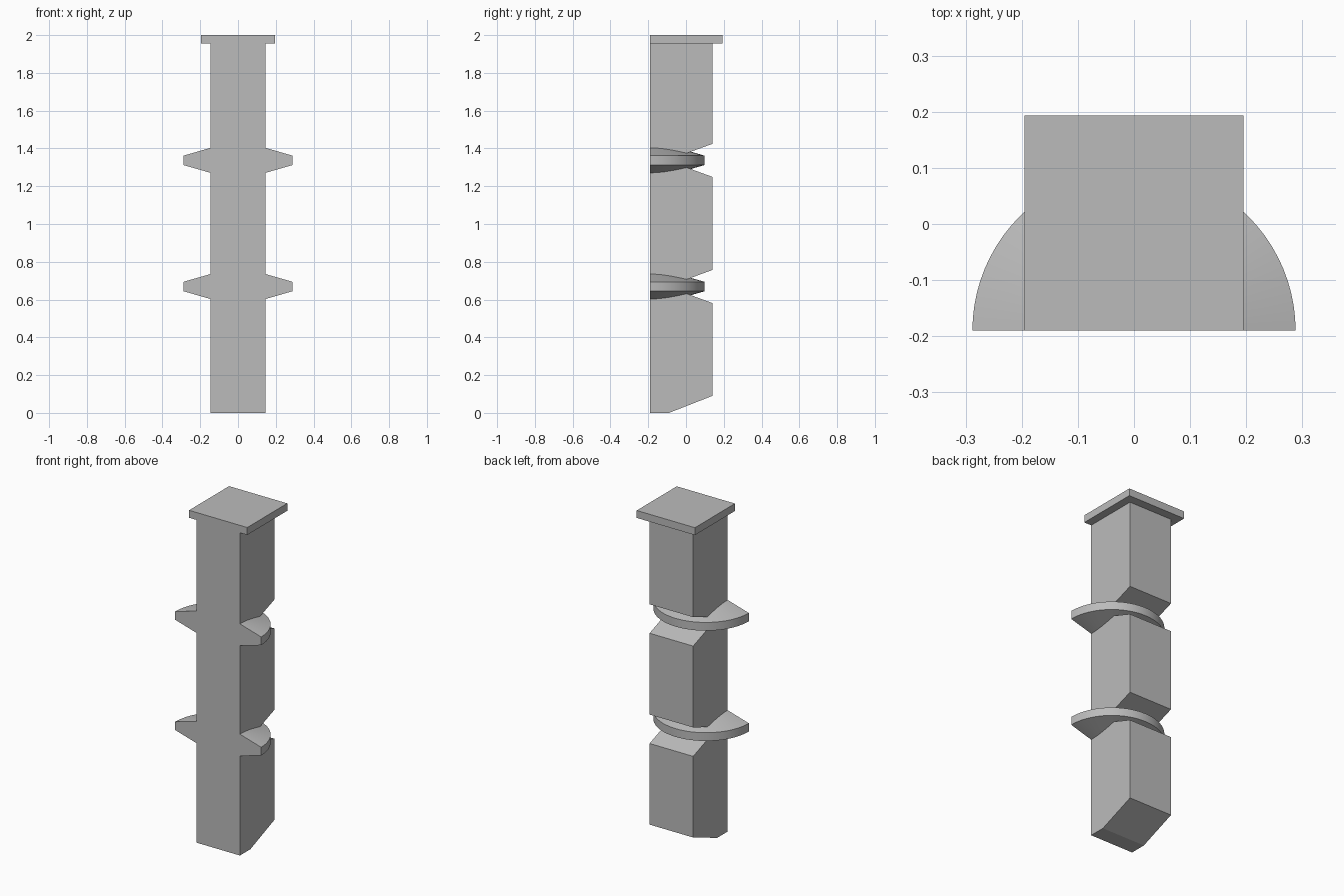
import bpy, bmesh, math
from mathutils import Vector

cube = bpy.data.objects.get("Cube")
if cube:
    bpy.data.objects.remove(cube, do_unlink=True)

FRONT = -0.19              # shared flat front plane
HALF = 0.146               # half width of the shaft
COLLARS = (0.669, 1.337)   # collar centre heights

grey = bpy.data.materials.new("plain grey")
grey.use_nodes = True
grey.diffuse_color = (0.5, 0.5, 0.5, 1)
grey.node_tree.nodes["Principled BSDF"].inputs["Base Color"].default_value = (0.5, 0.5, 0.5, 1)


def finish(name, bm):
    bmesh.ops.recalc_face_normals(bm, faces=bm.faces)
    mesh = bpy.data.meshes.new(name)
    bm.to_mesh(mesh)
    bm.free()
    mesh.materials.append(grey)
    obj = bpy.data.objects.new(name, mesh)
    bpy.context.collection.objects.link(obj)
    return obj


def extrude_side_profile(name, points, half_width):
    """Extrude a (y, z) outline across x."""
    bm = bmesh.new()
    face = bm.faces.new([bm.verts.new((-half_width, y, z)) for y, z in points])
    ext = bmesh.ops.extrude_face_region(bm, geom=[face])
    moved = [v for v in ext["geom"] if isinstance(v, bmesh.types.BMVert)]
    bmesh.ops.translate(bm, verts=moved, vec=(2 * half_width, 0, 0))
    return finish(name, bm)


def half_collar(name, z):
    """Half disc with tapered top and underside, turned about the front plane."""
    bm = bmesh.new()
    outline = [(0, 0.066), (HALF, 0.066), (0.288, 0.025),
               (0.288, -0.025), (HALF, -0.066), (0, -0.066)]
    verts = [bm.verts.new((r, FRONT, z + h)) for r, h in outline]
    edges = [bm.edges.new(pair) for pair in zip(verts, verts[1:])]
    bmesh.ops.spin(bm, geom=verts + edges, cent=(0, FRONT, z), axis=(0, 0, 1),
                   angle=math.pi, steps=40)
    bmesh.ops.remove_doubles(bm, verts=bm.verts, dist=1e-5)
    bmesh.ops.holes_fill(bm, edges=[e for e in bm.edges if e.is_boundary], sides=0)
    return finish(name, bm)


# Shaft with a chamfered foot and a V notch behind each collar
outline = [(FRONT, 0), (-0.09, 0), (0.14, 0.09)]
for z in COLLARS:
    outline += [(0.14, z - 0.0875), (-0.04, z - 0.022), (-0.04, z + 0.022), (0.14, z + 0.0875)]
outline += [(0.14, 1.97), (FRONT, 1.97)]
pillar = extrude_side_profile("notched_pillar", outline, HALF)

# Cap slab and collars, fused into the shaft
parts = [extrude_side_profile("cap_slab", [(FRONT, 1.955), (0.193, 1.955), (0.193, 2), (FRONT, 2)], 0.195)]
parts += [half_collar("collar", z) for z in COLLARS]

bpy.ops.object.select_all(action="DESELECT")
bpy.context.view_layer.objects.active = pillar
pillar.select_set(True)
for part in parts:
    union = pillar.modifiers.new("fuse", "BOOLEAN")
    union.operation = "UNION"
    union.solver = "EXACT"
    union.object = part
    bpy.ops.object.modifier_apply(modifier=union.name)
    bpy.data.objects.remove(part, do_unlink=True)

# Merge the flush front into one flat face
bm = bmesh.new()
bm.from_mesh(pillar.data)
bmesh.ops.remove_doubles(bm, verts=bm.verts, dist=1e-5)
bmesh.ops.dissolve_limit(bm, angle_limit=math.radians(0.5), verts=bm.verts, edges=bm.edges)
bm.to_mesh(pillar.data)
bm.free()
bpy.ops.object.shade_smooth_by_angle(angle=math.radians(15))
